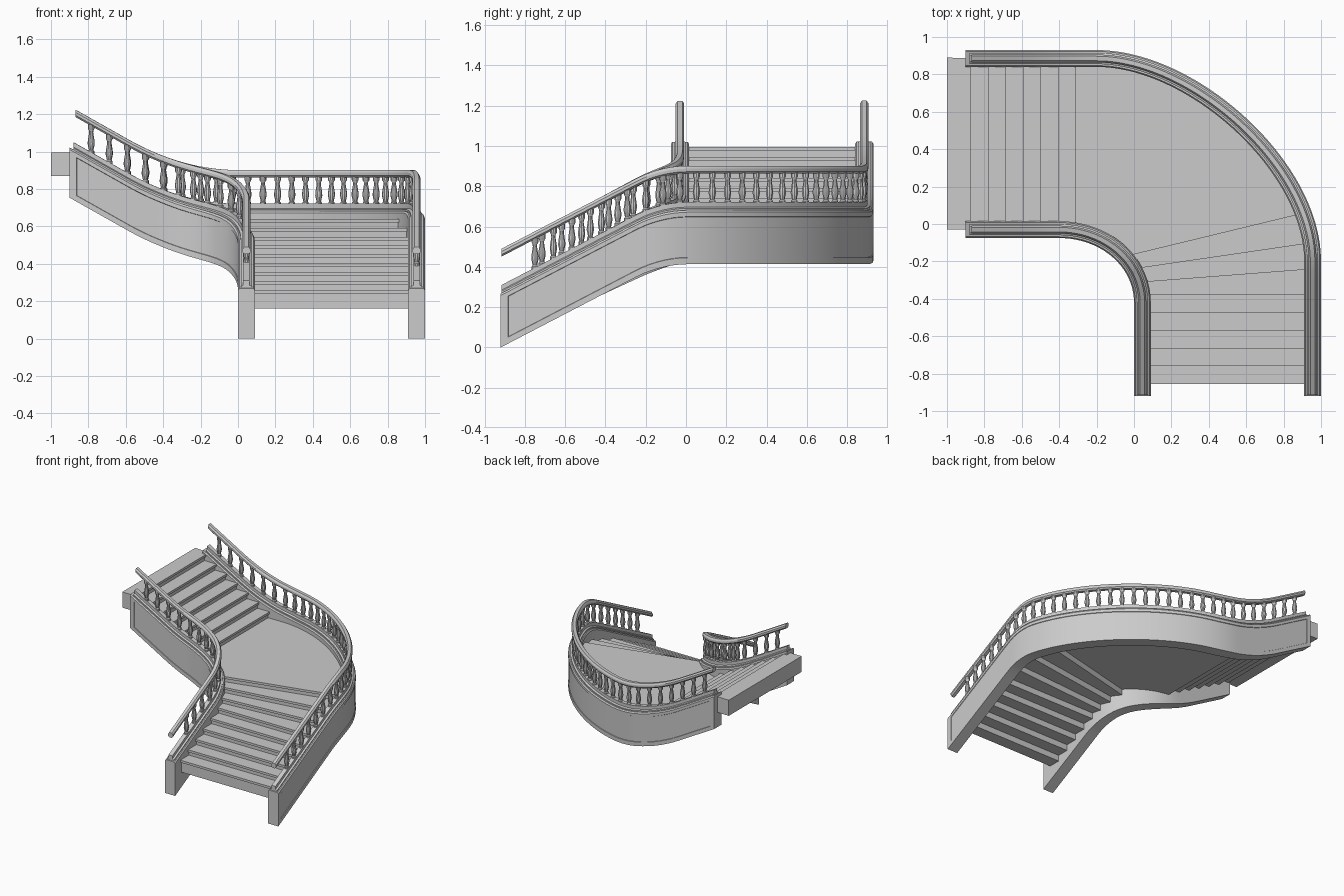
import bpy, bmesh, math
from mathutils import Vector
from mathutils.geometry import interpolate_bezier

if "Cube" in bpy.data.objects:
    bpy.data.objects.remove(bpy.data.objects["Cube"])


def finish(name, bm, smooth=True):
    bmesh.ops.recalc_face_normals(bm, faces=bm.faces[:])
    me = bpy.data.meshes.new(name)
    bm.to_mesh(me)
    bm.free()
    ob = bpy.data.objects.new(name, me)
    bpy.context.collection.objects.link(ob)
    if smooth:
        bpy.ops.object.select_all(action='DESELECT')
        bpy.context.view_layer.objects.active = ob
        ob.select_set(True)
        bpy.ops.object.shade_smooth_by_angle(angle=math.radians(30))
    return ob


# height of the stringer underside: lower ramp, level landing, upper ramp
def ramp(t, slope, w):
    if t <= 0:
        return 0.0
    return slope * t * t / (2 * w) if t < w else slope * (t - w / 2)


def base(p):
    return 0.413 - ramp(-p.y, 0.52, 0.25) + ramp(-p.x, 0.563, 0.59)


class Path:
    """Plan line of one side: straight, quarter bend, straight."""
    def __init__(self, start, b0, h0, h1, b1, end):
        v = [Vector((a[0], a[1], 0)) for a in (start, b0, h0, h1, b1, end)]
        line = lambda a, b: [a.lerp(b, i / 40) for i in range(41)]
        self.pts = (line(v[0], v[1]) + interpolate_bezier(v[1], v[2], v[3], v[4], 120)[1:]
                    + line(v[4], v[5])[1:])
        self.cum = [0.0]
        for a, b in zip(self.pts, self.pts[1:]):
            self.cum.append(self.cum[-1] + (b - a).length)
        self.length = self.cum[-1]
        self.bend = ((v[1] - v[0]).length, self.length - (v[5] - v[4]).length)

    def at(self, s):
        i = 0
        while i < len(self.cum) - 2 and self.cum[i + 1] < s:
            i += 1
        a, b = self.pts[i], self.pts[i + 1]
        return a.lerp(b, (s - self.cum[i]) / (self.cum[i + 1] - self.cum[i]))

    def frame(self, s):
        p = self.at(s)
        t = (self.at(min(s + .01, self.length)) - self.at(max(s - .01, 0))).normalized()
        return p, Vector((t.y, -t.x, 0))


def sweep(name, path, stations):
    """stations: list of (distance along path, section points (across, up))."""
    bm = bmesh.new()
    rings = []
    for s, sec in stations:
        p, n = path.frame(s)
        rings.append([bm.verts.new(p + n * u + Vector((0, 0, base(p) + v))) for u, v in sec])
    k = len(rings[0])
    for a, b in zip(rings, rings[1:]):
        for i in range(k):
            j = (i + 1) % k
            bm.faces.new((a[i], a[j], b[j], b[i]))
    bm.faces.new(rings[0])
    bm.faces.new(rings[-1])
    return finish(name, bm)


def spread(a, b, step=0.035):
    n = round((b - a) / step)
    return [a + (b - a) * i / n for i in range(n + 1)]


def body_section(side, d):
    sec = [(-.045, 0), (.045, 0), (.045, .032), (.045 - d, .034), (.045 - d, .234),
           (.045, .236), (.045, .258), (.038, .268), (-.038, .268), (-.045, .258)]
    return [(u * side, v) for u, v in sec]


SHOE = [(-.03, .265), (.03, .265), (.03, .277), (.017, .283), (.017, .308),
        (-.017, .308), (-.017, .283), (-.03, .277)]
RAIL = [(-.012, .449), (.012, .449), (.021, .459), (.021, .474), (.012, .488),
        (-.012, .488), (-.021, .474), (-.021, .459)]
TURNING = [(.017, 0), (.017, .1), (.012, .14), (.019, .34), (.018, .45), (.011, .72),
           (.012, .80), (.018, .86), (.018, 1)]


def balusters(name, path, first):
    bm = bmesh.new()
    b0, b1 = path.bend
    sides = 10
    spots = (spread(first, b0, .1)[:-1] + spread(b0, b1, .086)
             + spread(b1, path.length - .115, .097)[1:])
    for s in spots:
        p = path.at(s)
        z0, h = base(p) + .298, .158
        rings = []
        for r, f in TURNING:
            rings.append([bm.verts.new((p.x + r * math.cos(math.tau * k / sides),
                                        p.y + r * math.sin(math.tau * k / sides),
                                        z0 + h * f)) for k in range(sides)])
        for lo, hi in zip(rings, rings[1:]):
            for k in range(sides):
                m = (k + 1) % sides
                bm.faces.new((lo[k], lo[m], hi[m], hi[k]))
        bm.faces.new(rings[0])
        bm.faces.new(rings[-1])
    finish(name, bm)


# the two sides of the stair
inner = Path((.045, -.92), (.045, -.42), (.045, -.2), (-.155, -.03), (-.4, -.03), (-.9, -.03))
outer = Path((.955, -.92), (.955, -.2), (.955, .31), (.31, .885), (-.2, .885), (-.9, .885))

for label, path, side, first in (("inner", inner, -1, .205), ("outer", outer, 1, .17)):
    L = path.length
    plain, cut = body_section(side, 0), body_section(side, .004)
    st = [(0, plain), (.036, plain)] + [(s, cut) for s in spread(.038, L - .038)]
    st += [(L - .036, plain), (L, plain)]
    sweep(label + "_stringer", path, st)
    sweep(label + "_shoe_rail", path, [(s, SHOE) for s in spread(.005, L - .02)])
    sweep(label + "_handrail", path, [(s, RAIL) for s in spread(.005, L - .03)])
    balusters(label + "_balusters", path, first)


def prism(name, poly, z0, z1):
    bm = bmesh.new()
    lo = [bm.verts.new((x, y, z0)) for x, y in poly]
    hi = [bm.verts.new((x, y, z1)) for x, y in poly]
    k = len(poly)
    for i in range(k):
        j = (i + 1) % k
        bm.faces.new((lo[i], lo[j], hi[j], hi[i]))
    bm.faces.new(lo)
    bm.faces.new(hi)
    finish(name, bm, smooth=False)


# nosing lines (inner end, outer end) going up the stair
edges = [((.045, -.855 + .095 * i), (.955, -.855 + .095 * i)) for i in range(6)]
edges += [((.03, -.312), (.94, -.242)), ((0, -.24), (.93, -.104)), ((-.04, -.172), (.885, .052))]
edges += [((-.31 - .0937 * i, -.03), (-.31 - .0937 * i, .885)) for i in range(7)]
edges += [((-1, -.03), (-1, .89))]
LANDING = 8


def shift(edge, d):
    a, b = Vector(edge[0]), Vector(edge[1])
    t = (b - a).normalized()
    n = Vector((-t.y, t.x)) * d
    return tuple(a + n), tuple(b + n)


for i in range(len(edges) - 1):
    if i <= LANDING:
        top = .26 + (.638 - .26) * i / LANDING
    else:
        top = .638 + (.995 - .638) * (i - LANDING) / 7
    last = i == len(edges) - 2
    back = edges[i + 1] if last else shift(edges[i + 1], .014)
    mid_in, mid_out = [], []
    if i == LANDING:
        # landing follows both curved sides
        mid_out = [tuple(p.xy) for p in outer.pts[::4] if p.y > .08 and p.x > -.29]
        mid_in = [tuple(p.xy) for p in inner.pts[::4] if p.y > -.16 and p.x > -.29]
    name = "landing" if i == LANDING else "step_%02d" % (i + 1)
    for part, front, z0, z1 in (("_block", shift(edges[i], .012), top - (.125 if last else .1), top - .018),
                                ("_tread", edges[i], top - .018, top)):
        poly = [front[0], front[1]] + mid_out + [back[1], back[0]] + mid_in[::-1]
        prism(name + part, poly, z0, z1)
